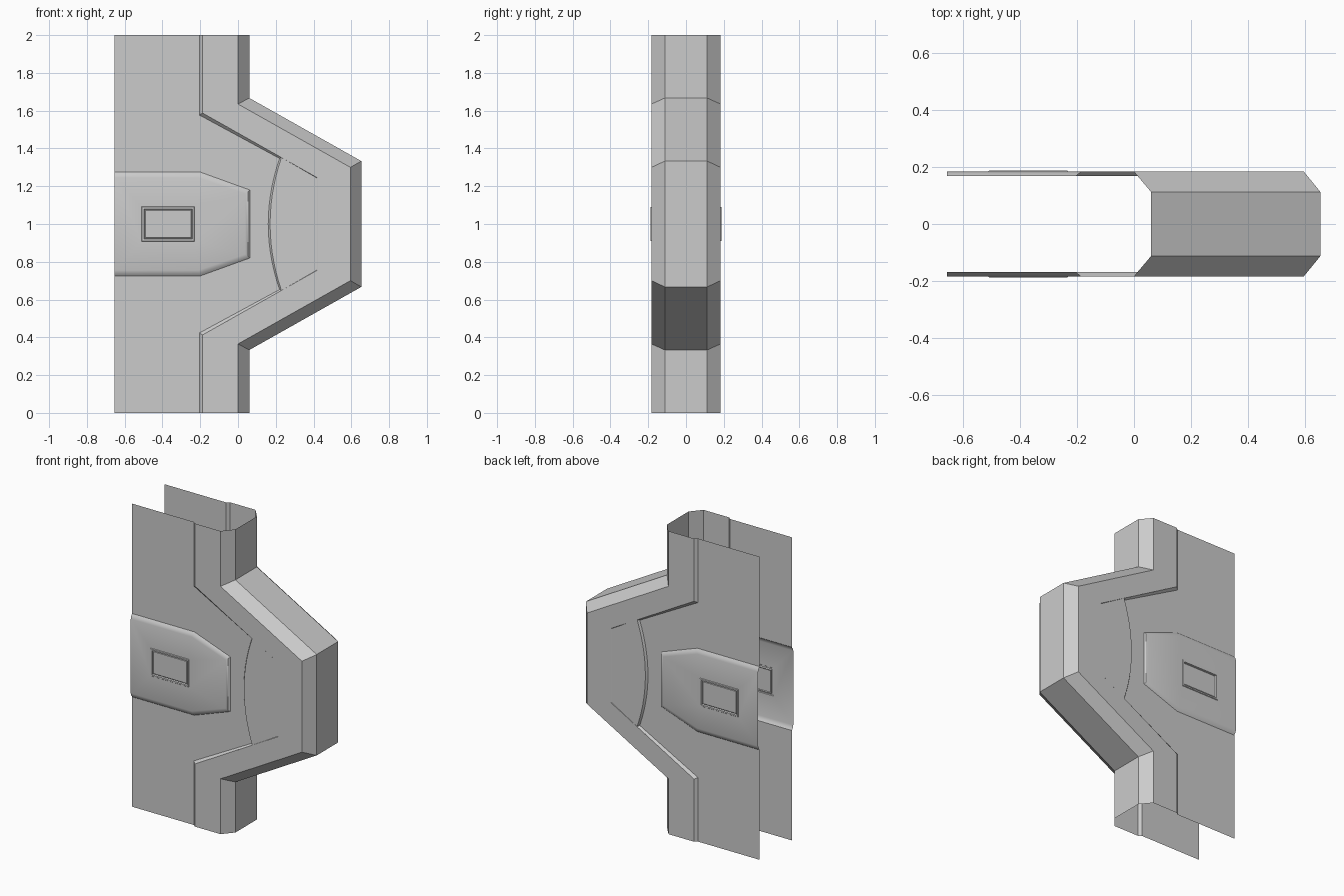
import bpy, bmesh, math

if "Cube" in bpy.data.objects:
    bpy.data.objects.remove(bpy.data.objects["Cube"], do_unlink=True)

grey = bpy.data.materials.new("plain grey")
grey.use_nodes = True
grey.diffuse_color = (0.6, 0.6, 0.6, 1)
grey.node_tree.nodes["Principled BSDF"].inputs["Base Color"].default_value = (0.6, 0.6, 0.6, 1)

LEFT, MID = -0.655, 1.0
FLOOR, PLATEAU, RIDGE, SHOULDER = 0.168, 0.181, 0.183, 0.112


def mirrored(half):
    """Path from bottom to top, given as (x, distance from mid height)."""
    return [(x, MID - d) for x, d in half] + [(x, MID + d) for x, d in reversed(half)]


def rect(x0, x1, d):
    return [(x0, MID - d), (x1, MID - d), (x1, MID + d), (x0, MID + d)]


def loop(bm, path, y):
    return [bm.verts.new((x, y, z)) for x, z in path]


def strip(bm, a, b, closed=False):
    n = len(a)
    for i in range(n if closed else n - 1):
        j = (i + 1) % n
        bm.faces.new((a[i], a[j], b[j], b[i]))


def finish(bm, name, outward):
    """Turn faces outward and make the object."""
    bmesh.ops.remove_doubles(bm, verts=bm.verts, dist=0.0001)
    bm.normal_update()
    for f in bm.faces:
        if outward(f.normal) < 0:
            f.normal_flip()
    bmesh.ops.triangulate(bm, faces=[f for f in bm.faces if len(f.verts) > 4])
    mesh = bpy.data.meshes.new(name)
    bm.to_mesh(mesh)
    bm.free()
    mesh.materials.append(grey)
    obj = bpy.data.objects.new(name, mesh)
    bpy.context.collection.objects.link(obj)
    bpy.ops.object.select_all(action='DESELECT')
    obj.select_set(True)
    bpy.context.view_layer.objects.active = obj
    bpy.ops.object.shade_smooth_by_angle(angle=math.radians(25))


# Shared outlines
outer = mirrored([(0.06, 1), (0.06, 0.667), (0.653, 0.333)])
front_edge = mirrored([(0, 1), (0, 0.635), (0.595, 0.30)])
ridge_half = [(-0.187, 1), (-0.187, 0.587), (0.23, 0.352), (0.42, 0.245)]
ridge = mirrored([ridge_half[0], ridge_half[1], ridge_half[3]])
pad_base = mirrored([(LEFT, 0.275), (-0.2, 0.275), (0.063, 0.18)])
pad_mid = mirrored([(LEFT, 0.262), (-0.204, 0.262), (0.053, 0.172)])
pad_top = mirrored([(LEFT, 0.245), (-0.21, 0.245), (0.038, 0.16)])


def arc(x_end, x_mid, d, n=14):
    """Shallow arc from bottom to top, bulging toward the open side."""
    return [(x_end - (x_end - x_mid) * (1 - t * t), MID + d * t)
            for t in (2 * i / n - 1 for i in range(n + 1))]


# Outer rim wall
bm = bmesh.new()
strip(bm, loop(bm, outer, -SHOULDER), loop(bm, outer, SHOULDER))
finish(bm, "outer_rim", lambda n: n.x)

for side, s in (("front", -1), ("back", 1)):
    facing = lambda n, s=s: n.y * s

    # Raised border and its chamfer
    bm = bmesh.new()
    a, b = loop(bm, ridge, s * RIDGE), loop(bm, front_edge, s * RIDGE)
    strip(bm, a, b)
    strip(bm, b, loop(bm, outer, s * SHOULDER))
    finish(bm, side + "_border", facing)

    # Recessed panel around the pad, with the step up to the border
    bm = bmesh.new()
    low_half = [(-0.205, 1), (-0.205, 0.577), (0.22, 0.347)]
    low = [(x, MID - d) for x, d in low_half]
    high = [(x, MID + d) for x, d in reversed(low_half)]
    low_arc, top_arc = arc(0.22, 0.16, 0.347), arc(0.23, 0.17, 0.352)
    edge = [(LEFT, 0)] + low + low_arc[1:-1] + high + [(LEFT, 2)] + pad_base[::-1]
    bm.faces.new(loop(bm, edge, s * FLOOR))
    for sign in (-1, 1):
        strip(bm, loop(bm, [(x, MID + sign * d) for x, d in low_half], s * FLOOR),
              loop(bm, [(x, MID + sign * d) for x, d in ridge_half[:3]], s * RIDGE))
    # Curved step and the plateau behind it
    strip(bm, loop(bm, low_arc, s * FLOOR), loop(bm, top_arc, s * PLATEAU))
    corner = [(0.417, MID + 0.244), (0.417, MID - 0.244)]
    bm.faces.new(loop(bm, top_arc + corner, s * PLATEAU))
    lip = [top_arc[-1]] + corner + [top_arc[0]]
    rim = mirrored(ridge_half[2:])[::-1]
    strip(bm, loop(bm, lip, s * PLATEAU), loop(bm, rim, s * RIDGE))
    finish(bm, side + "_panel", facing)

    # Raised pad with soft edges and an opening for the frame
    bm = bmesh.new()
    base, mid, top = (loop(bm, p, s * y) for p, y in
                      ((pad_base, FLOOR), (pad_mid, 0.178), (pad_top, RIDGE)))
    strip(bm, base, mid)
    strip(bm, mid, top)
    hole = loop(bm, rect(-0.51, -0.23, 0.092), s * RIDGE)
    edges = []
    for ring in (top, hole):
        for i, v in enumerate(ring):
            w = ring[(i + 1) % len(ring)]
            edges.append(bm.edges.get((v, w)) or bm.edges.new((v, w)))
    bmesh.ops.triangle_fill(bm, edges=edges, use_beauty=True)
    finish(bm, side + "_pad", facing)

    # Small rectangular frame with a sunken centre
    bm = bmesh.new()
    rings = [loop(bm, rect(-0.51 + g, -0.23 - g, 0.092 - g), s * y) for g, y in
             ((0, RIDGE), (0.003, 0.187), (0.012, 0.187), (0.015, 0.177), (0.02, 0.181))]
    for a, b in zip(rings, rings[1:]):
        strip(bm, a, b, True)
    bm.faces.new(rings[-1])
    finish(bm, side + "_frame", facing)
